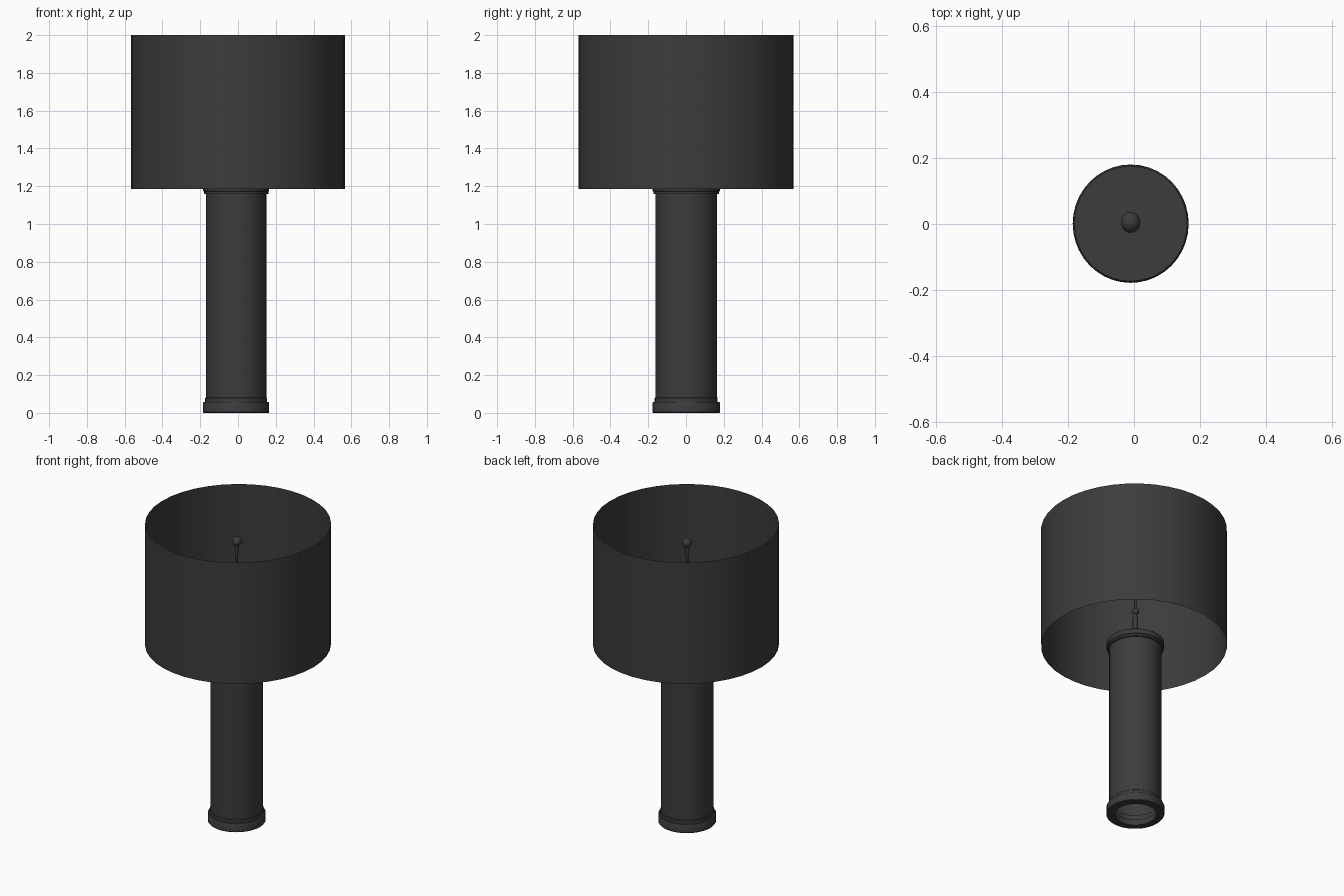
import bpy, bmesh, math

if "Cube" in bpy.data.objects:
    bpy.data.objects.remove(bpy.data.objects["Cube"])

dark = bpy.data.materials.new("dark_finish")
dark.diffuse_color = (0.045, 0.045, 0.045, 1)
dark.use_nodes = True
dark.node_tree.nodes["Principled BSDF"].inputs["Base Color"].default_value = dark.diffuse_color


def lathe(name, profile, center=(0, 0), scale=(1, 1), sides=40, closed=False):
    """Spin a (radius, z) profile around a vertical axis."""
    bm = bmesh.new()
    rings = []
    for r, z in profile:
        if r == 0:
            rings.append([bm.verts.new((0, 0, z))] * sides)
        else:
            rings.append([bm.verts.new((r * math.cos(2 * math.pi * i / sides),
                                        r * math.sin(2 * math.pi * i / sides), z))
                          for i in range(sides)])
    pairs = list(zip(rings, rings[1:]))
    if closed:
        pairs.append((rings[-1], rings[0]))
    for a, b in pairs:
        for i in range(sides):
            j = (i + 1) % sides
            bm.faces.new(list(dict.fromkeys((a[i], a[j], b[j], b[i]))))
    mesh = bpy.data.meshes.new(name)
    bm.to_mesh(mesh)
    bm.free()
    mesh.materials.append(dark)
    ob = bpy.data.objects.new(name, mesh)
    bpy.context.collection.objects.link(ob)
    ob.location = (*center, 0)
    ob.scale = (*scale, 1)
    bpy.ops.object.select_all(action='DESELECT')
    ob.select_set(True)
    bpy.context.view_layer.objects.active = ob
    bpy.ops.object.shade_smooth_by_angle(angle=math.radians(35))
    return ob


def ball(r, z, steps=8, start=0.0):
    """Profile points of a sphere from angle start up to its top."""
    pts = []
    for i in range(steps + 1):
        a = -math.pi / 2 + start + (math.pi - start) * i / steps
        pts.append((0 if i == steps else r * math.cos(a), z + r * math.sin(a)))
    return pts


axis = (-0.01, 0.001)
oval = (0.98, 1.0)

# Open drum shade, a single thin sheet
lathe("shade", [(0.57, 1.185), (0.57, 2.0)], scale=(0.992, 1))

# Hollow column
lathe("column", [(0.163, 0.04), (0.163, 1.19)], axis, oval)

# Stepped foot ring with open centre
lathe("foot_ring", [(0.13, 0), (0.176, 0), (0.179, 0.004), (0.179, 0.052),
                    (0.176, 0.057), (0.167, 0.057), (0.167, 0.078), (0.163, 0.082),
                    (0.152, 0.082), (0.152, 0.04), (0.13, 0.04)],
      axis, oval, closed=True)

# Cap on top of the column
lathe("cap", [(0.15, 1.16), (0.174, 1.16), (0.174, 1.172), (0.178, 1.176),
              (0.178, 1.206), (0.174, 1.21), (0, 1.21)], axis, oval)

# Neck, lower bead, thin rod and finial
lathe("neck", [(0.016, 1.208), (0.016, 1.385), (0.011, 1.40), (0.011, 1.42)],
      axis, sides=16)
lathe("bead", [(0, 1.406)] + ball(0.022, 1.428, start=0.3), axis, sides=16)
lathe("rod", [(0.007, 1.42), (0.007, 1.76), (0.014, 1.84), (0.014, 1.86)],
      axis, sides=16)
lathe("finial", [(0, 1.845)] + ball(0.031, 1.875, start=0.3),
      (-0.01, 0.005), (0.95, 1.03), sides=20)
